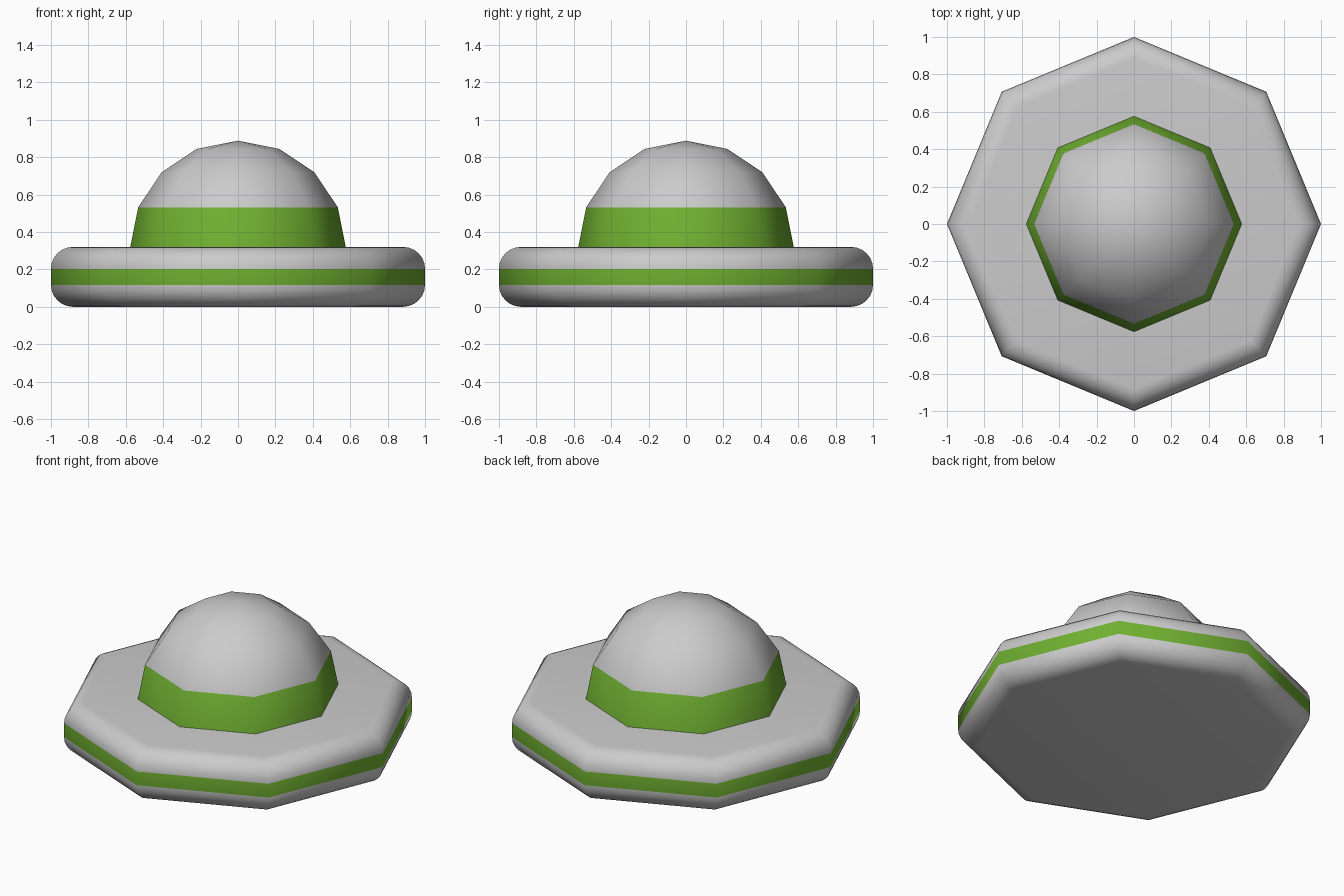
import bpy, bmesh, math

if "Cube" in bpy.data.objects:
    bpy.data.objects.remove(bpy.data.objects["Cube"])

SIDES = 8


def material(name, rgb):
    m = bpy.data.materials.new(name)
    m.diffuse_color = (*rgb, 1)
    m.use_nodes = True
    m.node_tree.nodes["Principled BSDF"].inputs["Base Color"].default_value = m.diffuse_color
    return m


grey = material("light grey", (0.6, 0.6, 0.6))
green = material("leaf green", (0.16, 0.43, 0.03))


def lathe(name, profile, band):
    """Spin an (r, z) profile, bottom to top, and paint faces inside the z band."""
    bm = bmesh.new()
    rings = []
    for r, z in profile:
        if r < 1e-5:
            rings.append([bm.verts.new((0, 0, z))] * SIDES)
        else:
            rings.append([bm.verts.new((r * math.cos(a), r * math.sin(a), z))
                          for a in (math.tau * i / SIDES for i in range(SIDES))])
    for low, high in zip(rings, rings[1:]):
        for i in range(SIDES):
            j = (i + 1) % SIDES
            loop = list(dict.fromkeys((low[i], low[j], high[j], high[i])))
            face = bm.faces.new(loop)
            if band[0] < face.calc_center_median().z < band[1]:
                face.material_index = 1
    bmesh.ops.recalc_face_normals(bm, faces=bm.faces)
    mesh = bpy.data.meshes.new(name)
    bm.to_mesh(mesh)
    bm.free()
    mesh.materials.append(grey)
    mesh.materials.append(green)
    obj = bpy.data.objects.new(name, mesh)
    bpy.context.collection.objects.link(obj)
    bpy.ops.object.select_all(action='DESELECT')
    obj.select_set(True)
    bpy.context.view_layer.objects.active = obj
    bpy.ops.object.shade_smooth_by_angle(angle=math.radians(60))
    return obj


# Thick octagonal brim with rounded rims and a green stripe round the middle
HEIGHT, ROUND, STEPS = 0.32, 0.117, 6
lower = [(1 - ROUND + ROUND * math.sin(a), ROUND - ROUND * math.cos(a))
         for a in (math.pi / 2 * i / STEPS for i in range(STEPS + 1))]
upper = [(r, HEIGHT - z) for r, z in reversed(lower)]
brim = [(0, 0)] + lower + upper + [(0, HEIGHT)]
lathe("brim", brim, (0.118, 0.202))

# Faceted dome crown whose lowest ring is a green band
RADIUS, BASE = 0.578, 0.31
crown = [(RADIUS * math.cos(a), BASE + RADIUS * math.sin(a))
         for a in (math.pi / 8 * i for i in range(5))]
lathe("crown", crown, (BASE, 0.53))
